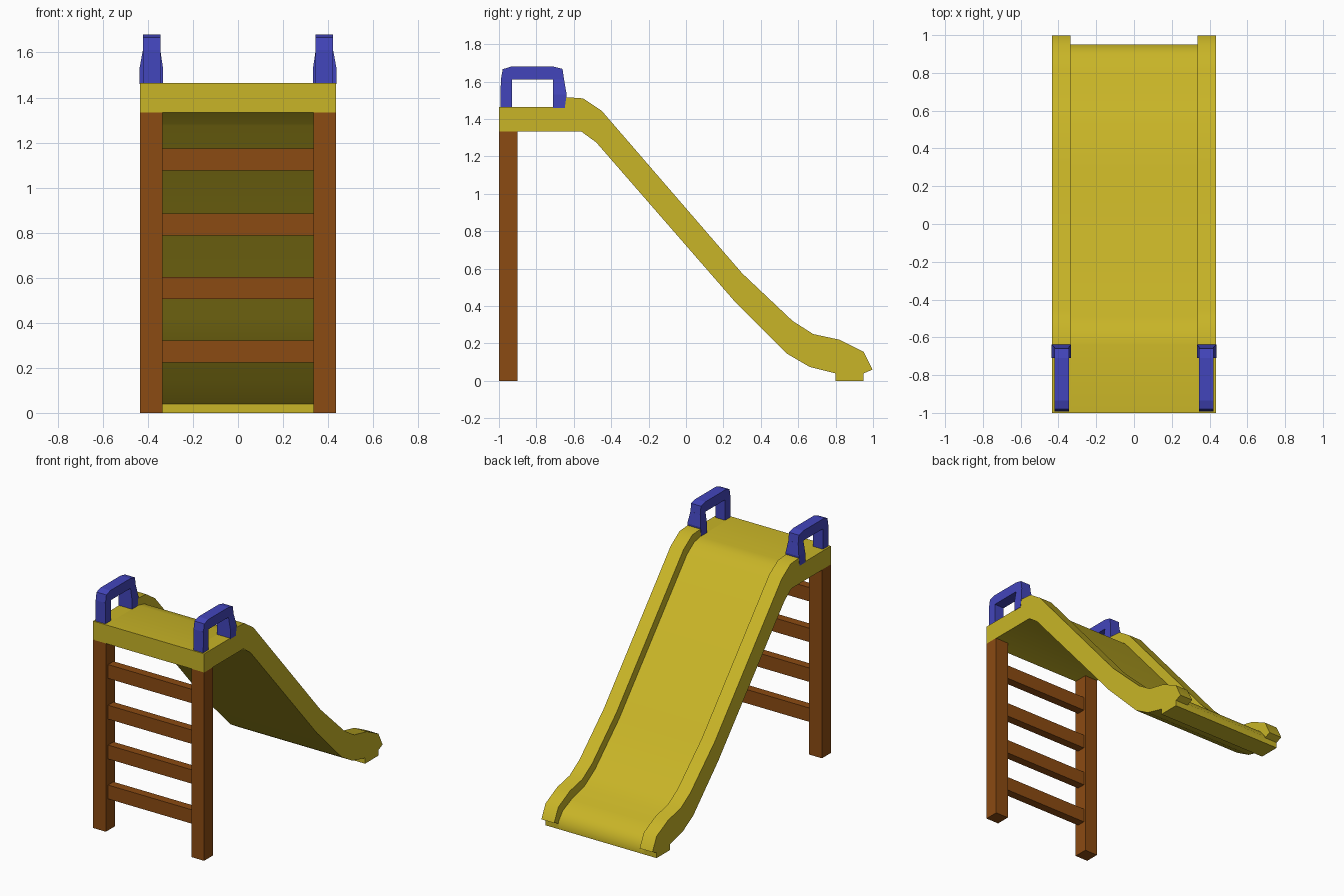
import bpy, bmesh, math

if "Cube" in bpy.data.objects:
    bpy.data.objects.remove(bpy.data.objects["Cube"])


def material(name, rgb):
    m = bpy.data.materials.new(name)
    m.diffuse_color = (*rgb, 1)
    m.use_nodes = True
    m.node_tree.nodes["Principled BSDF"].inputs["Base Color"].default_value = m.diffuse_color
    return m


YELLOW = material("yellow plastic", (0.58, 0.46, 0.02))
BLUE = material("blue handle", (0.055, 0.06, 0.50))
BROWN = material("brown wood", (0.26, 0.07, 0.006))


def finish(name, bm, mat, smooth=None):
    bmesh.ops.recalc_face_normals(bm, faces=bm.faces)
    me = bpy.data.meshes.new(name)
    bm.to_mesh(me)
    bm.free()
    ob = bpy.data.objects.new(name, me)
    bpy.context.collection.objects.link(ob)
    me.materials.append(mat)
    if smooth:
        bpy.ops.object.select_all(action='DESELECT')
        ob.select_set(True)
        bpy.context.view_layer.objects.active = ob
        bpy.ops.object.shade_smooth_by_angle(angle=math.radians(smooth))
    return ob


def prism(name, profile, x0, x1, mat, smooth=None):
    """Extrude a (y, z) profile from x0 to x1."""
    bm = bmesh.new()
    face = bm.faces.new([bm.verts.new((x0, y, z)) for y, z in profile])
    new = bmesh.ops.extrude_face_region(bm, geom=[face])["geom"]
    bmesh.ops.translate(bm, vec=(x1 - x0, 0, 0),
                        verts=[v for v in new if isinstance(v, bmesh.types.BMVert)])
    return finish(name, bm, mat, smooth)


def box(name, x0, x1, y0, y1, z0, z1, mat):
    return prism(name, [(y0, z0), (y1, z0), (y1, z1), (y0, z1)], x0, x1, mat)


def loft(name, rings, mat):
    """Stack of rectangles (x0, x1, y0, y1, z)."""
    bm = bmesh.new()
    loops = [[bm.verts.new(p) for p in ((a, c, z), (b, c, z), (b, d, z), (a, d, z))]
             for a, b, c, d, z in rings]
    for lo, hi in zip(loops, loops[1:]):
        for i in range(4):
            j = (i + 1) % 4
            bm.faces.new((lo[i], lo[j], hi[j], hi[i]))
    bm.faces.new(loops[0])
    bm.faces.new(loops[-1])
    return finish(name, bm, mat)


# Shared underside of chute and rails, running from the foot up to the platform
under = [(0.80, 0.0), (0.80, 0.04), (0.66, 0.075), (0.54, 0.145), (0.26, 0.425),
         (-0.48, 1.275), (-0.56, 1.333), (-1.0, 1.333)]
rail_top = [(-1.0, 1.465), (-0.65, 1.465), (-0.65, 1.517), (-0.55, 1.51), (-0.45, 1.443),
            (0.30, 0.575), (0.57, 0.32), (0.68, 0.25), (0.82, 0.22), (0.95, 0.155),
            (0.997, 0.06), (0.95, 0.04), (0.95, 0.0)]
chute_top = [(-1.0, 1.465), (-0.64, 1.465), (-0.57, 1.45), (-0.49, 1.395), (0.27, 0.52),
             (0.54, 0.265), (0.66, 0.19), (0.80, 0.155), (0.90, 0.11), (0.95, 0.05),
             (0.95, 0.0)]

# Chute floor with platform, then the two raised side rails
prism("chute_floor", under + chute_top, -0.335, 0.335, YELLOW, 40)
for side, s in (("left", -1), ("right", 1)):
    prism(side + "_rail", under + rail_top, s * 0.335, s * 0.435, YELLOW, 40)

    # Ladder post
    box(side + "_post", s * 0.335, s * 0.435, -1.0, -0.9, 0, 1.335, BROWN)

    # Handle: front leg, flared rear leg and top bar
    a, b = s * 0.345, s * 0.422
    loft(side + "_handle_front_leg",
         [(a, b, -0.992, -0.93, 1.46), (a, b, -0.99, -0.93, 1.612)], BLUE)
    w0, w1 = s * 0.333, s * 0.437
    loft(side + "_handle_rear_leg",
         [(w0, w1, -0.71, -0.648, 1.46), (w0, w1, -0.71, -0.638, 1.53),
          (a, b, -0.71, -0.652, 1.612)], BLUE)
    prism(side + "_handle_bar",
          [(-0.99, 1.61), (-0.652, 1.61), (-0.66, 1.668), (-0.71, 1.68),
           (-0.935, 1.68), (-0.98, 1.666)], a, b, BLUE)

# Ladder rungs
for i, z in enumerate((0.272, 0.555, 0.837, 1.125)):
    box(f"rung_{i + 1}", -0.336, 0.336, -0.975, -0.915, z - 0.049, z + 0.049, BROWN)
